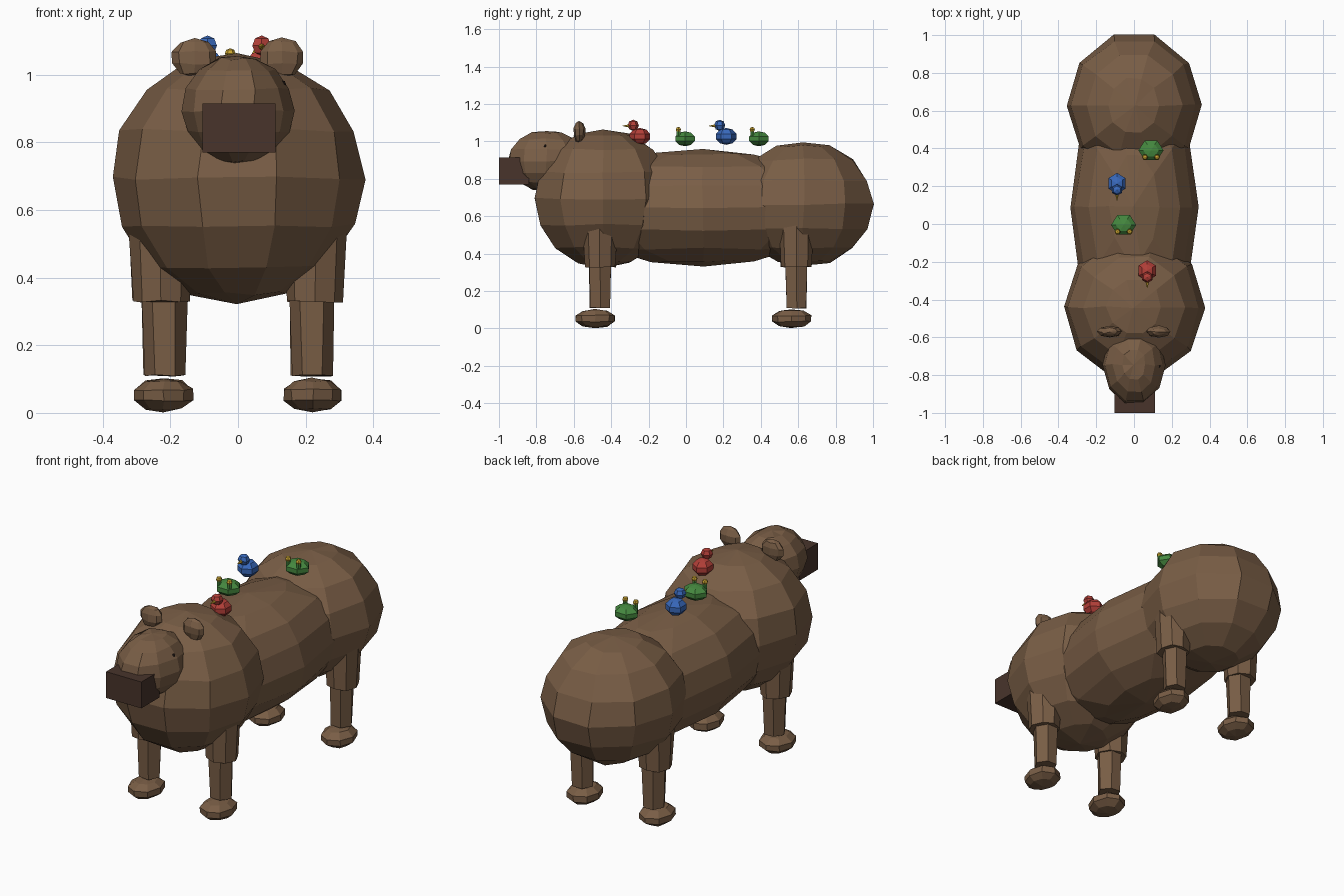
import bpy, bmesh, math, random
from mathutils import Matrix, Vector

random.seed(4)
cube = bpy.data.objects.get("Cube")
if cube:
    bpy.data.objects.remove(cube, do_unlink=True)


def material(name, rgb):
    m = bpy.data.materials.new(name)
    m.use_nodes = True
    m.diffuse_color = (*rgb, 1)
    m.node_tree.nodes["Principled BSDF"].inputs["Base Color"].default_value = (*rgb, 1)
    return m


FUR = material("brown fur", (0.19, 0.11, 0.06))
DARK = material("dark muzzle brown", (0.065, 0.034, 0.024))
BLACK = material("eye black", (0.02, 0.012, 0.01))
RED = material("bird red", (0.45, 0.05, 0.04))
BLUE = material("bird blue", (0.04, 0.14, 0.5))
GREEN = material("frog green", (0.06, 0.25, 0.05))
YELLOW = material("beak yellow", (0.6, 0.38, 0.03))

QUARTER = math.pi / 2


def finish(bm, name, mat, centre, scale, turn, jitter=0):
    """Turn, scale, roughen and place a unit primitive."""
    bm.transform(turn)
    bm.transform(Matrix.Diagonal((*scale, 1)))
    for v in bm.verts:
        v.co += Vector([random.uniform(-jitter, jitter) for _ in range(3)])
    mesh = bpy.data.meshes.new(name)
    bm.to_mesh(mesh)
    bm.free()
    mesh.materials.append(mat)
    obj = bpy.data.objects.new(name, mesh)
    obj.location = centre
    bpy.context.collection.objects.link(obj)
    return obj


def ball(name, mat, centre, radii, segments=10, rings=8, jitter=0, turn=QUARTER):
    bm = bmesh.new()
    bmesh.ops.create_uvsphere(bm, u_segments=segments, v_segments=rings, radius=1)
    return finish(bm, name, mat, centre, radii, Matrix.Rotation(turn, 4, 'Z'), jitter)


def post(name, mat, centre, low, high, height, sides, axis='Z', jitter=0):
    """Tapered prism, upright or pointing forward."""
    bm = bmesh.new()
    bmesh.ops.create_cone(bm, cap_ends=True, segments=sides, radius1=low,
                          radius2=high, depth=height)
    turn = Matrix.Rotation(QUARTER, 4, 'Z')
    if axis == 'Y':
        turn = Matrix.Rotation(QUARTER, 4, 'X') @ turn
    return finish(bm, name, mat, centre, (1, 1, 1), turn, jitter)


# Body
ball("shoulders", FUR, (0, -0.44, 0.695), (0.375, 0.39, 0.37), jitter=0.006)
ball("belly", FUR, (0, 0.09, 0.645), (0.34, 0.75, 0.31), jitter=0.006)
ball("rump", FUR, (0, 0.628, 0.665), (0.357, 0.39, 0.335), jitter=0.006)

# Head
ball("head", FUR, (0, -0.745, 0.895), (0.163, 0.215, 0.165), jitter=0.005)
bm = bmesh.new()
bmesh.ops.create_cube(bm, size=1)
finish(bm, "muzzle", DARK, (0.003, -0.92, 0.842), (0.215, 0.16, 0.145), Matrix())

# Paired parts
for side, sx in (("left", 1), ("right", -1)):
    ball(side + "_ear", FUR, (sx * 0.13, -0.57, 1.05), (0.068, 0.032, 0.058), 8, 5, 0.003)
    ball(side + "_eye", BLACK, (sx * 0.13, -0.752, 0.972), (0.012, 0.011, 0.012), 6, 4)
    for end, y in (("front", -0.46), ("back", 0.59)):
        name = f"{side}_{end}_"
        post(name + "thigh", FUR, (sx * 0.228, y, 0.45), 0.083, 0.095, 0.24, 8, jitter=0.004)
        post(name + "shin", FUR, (sx * 0.218, y, 0.225), 0.06, 0.067, 0.23, 6, jitter=0.003)
        ball(name + "paw", FUR, (sx * 0.22, y - 0.025, 0.053),
             (0.09, 0.11, 0.051), 8, 5, 0.003)


# Small riders on the back
def bird(name, mat, x, y):
    ball(name + "_body", mat, (x, y, 1.027), (0.055, 0.058, 0.045), 6, 5, turn=0)
    ball(name + "_head", mat, (x, y - 0.035, 1.086), (0.032, 0.03, 0.03), 6, 4, turn=0)
    post(name + "_beak", YELLOW, (x, y - 0.075, 1.083), 0.01, 0.001, 0.036, 6, 'Y')


def frog(name, x, y):
    ball(name + "_body", GREEN, (x, y, 1.014), (0.07, 0.063, 0.04), 6, 5)
    for side, sx in (("left", 1), ("right", -1)):
        post(f"{name}_{side}_eye_stalk", GREEN, (x + sx * 0.032, y - 0.036, 1.045),
             0.012, 0.012, 0.03, 6)
        ball(f"{name}_{side}_eye", YELLOW, (x + sx * 0.032, y - 0.036, 1.063),
             (0.016, 0.016, 0.015), 6, 4)


bird("red_bird", RED, 0.07, -0.247)
bird("blue_bird", BLUE, -0.09, 0.215)
frog("middle_frog", -0.055, -0.005)
frog("rear_frog", 0.09, 0.39)
